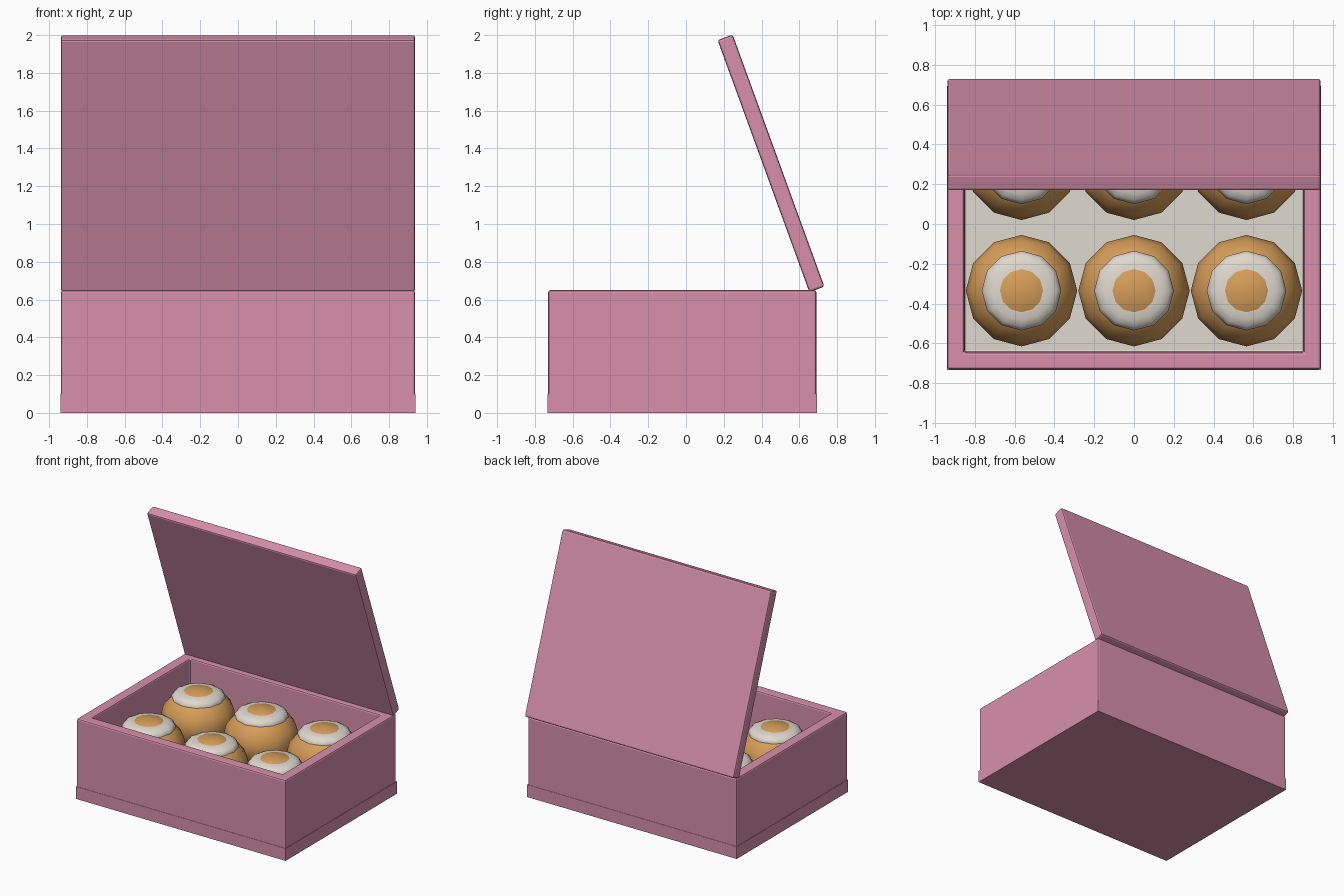
import bpy, bmesh, math
from mathutils import Matrix

old = bpy.data.objects.get("Cube")
if old:
    bpy.data.objects.remove(old, do_unlink=True)


def material(name, rgb):
    m = bpy.data.materials.new(name)
    m.use_nodes = True
    m.diffuse_color = (*rgb, 1)
    bsdf = next(n for n in m.node_tree.nodes if n.type == 'BSDF_PRINCIPLED')
    bsdf.inputs["Base Color"].default_value = (*rgb, 1)
    return m


pink = material("pink_card", (0.69, 0.28, 0.41))
cream = material("cream", (0.74, 0.69, 0.62))
golden = material("golden_dough", (0.68, 0.34, 0.10))

WIDTH, DEPTH, WALL = 1.875, 1.42, 0.085
BOX_Y = -0.02
FLOOR = 0.12


def finish(name, bm, mats, bevel=0, smooth=False):
    bmesh.ops.recalc_face_normals(bm, faces=bm.faces)
    mesh = bpy.data.meshes.new(name)
    bm.to_mesh(mesh)
    bm.free()
    for m in mats:
        mesh.materials.append(m)
    ob = bpy.data.objects.new(name, mesh)
    bpy.context.collection.objects.link(ob)
    if bevel:
        mod = ob.modifiers.new("Bevel", 'BEVEL')
        mod.width, mod.segments = bevel, 2
    if smooth:
        bpy.ops.object.select_all(action='DESELECT')
        ob.select_set(True)
        bpy.context.view_layer.objects.active = ob
        bpy.ops.object.shade_smooth_by_angle(angle=math.radians(50))
    return ob


def block(size, center):
    bm = bmesh.new()
    bmesh.ops.create_cube(bm, size=1)
    bmesh.ops.scale(bm, vec=size, verts=bm.verts)
    bmesh.ops.translate(bm, vec=center, verts=bm.verts)
    return bm


# Square-cornered base slab
finish("box_base", block((WIDTH + 0.005, DEPTH + 0.005, 0.1), (0, BOX_Y, 0.05)), [pink])

# Open box: inset the top face and push it down to make the cream floor
bm = block((WIDTH, DEPTH, 0.6), (0, BOX_Y, 0.35))
top = max(bm.faces, key=lambda f: f.calc_center_median().z)
rim = bmesh.ops.extrude_face_region(bm, geom=[top])
bmesh.ops.delete(bm, geom=[top], context='FACES_ONLY')
inner = next(g for g in rim["geom"] if isinstance(g, bmesh.types.BMFace))
for v in inner.verts:
    v.co.x -= math.copysign(WALL, v.co.x)
    v.co.y -= math.copysign(WALL, v.co.y - BOX_Y)
well = bmesh.ops.extrude_face_region(bm, geom=[inner])
bmesh.ops.delete(bm, geom=[inner], context='FACES_ONLY')
floor = next(g for g in well["geom"] if isinstance(g, bmesh.types.BMFace))
for v in floor.verts:
    v.co.z = FLOOR
floor.material_index = 1
finish("box_walls", bm, [pink, cream], bevel=0.012)

# Lid leaning open
lid = finish("box_lid", block((WIDTH, WALL, DEPTH), (0, 0, 0)), [pink], bevel=0.012)
lid.location = (0, 0.45, 1.321)
lid.rotation_euler.x = math.radians(20)


def icing_ring():
    # Lathed collar hugging the top of the bun
    profile = [(0.104, 0.582), (0.15, 0.577), (0.182, 0.562), (0.2, 0.54), (0.196, 0.505)]
    bm = bmesh.new()
    pts = [bm.verts.new((r, 0, z)) for r, z in profile]
    edges = [bm.edges.new(pair) for pair in zip(pts, pts[1:])]
    bmesh.ops.spin(bm, geom=pts + edges, cent=(0, 0, 0), axis=(0, 0, 1),
                   angle=math.tau, steps=12, use_merge=True)
    bmesh.ops.remove_doubles(bm, verts=bm.verts, dist=0.0005)
    return bm


def bun():
    bm = bmesh.new()
    squash = Matrix.Translation((0, 0, 0.37)) @ Matrix.Diagonal((1, 1, 0.82, 1))
    bmesh.ops.create_uvsphere(bm, u_segments=12, v_segments=8, radius=0.28, matrix=squash)
    return bm


# Two rows of three iced buns
bun_ob = finish("bun", bun(), [golden], smooth=True)
icing_ob = finish("icing", icing_ring(), [cream], smooth=True)
for row, y in (("front", -0.335), ("back", 0.30)):
    for side, x in (("right", -0.565), ("middle", 0), ("left", 0.565)):
        for src in (bun_ob, icing_ob):
            ob = src.copy()
            ob.name = f"{row}_{side}_{src.name}"
            ob.location = (x, y, 0)
            bpy.context.collection.objects.link(ob)
for src in (bun_ob, icing_ob):
    bpy.data.objects.remove(src, do_unlink=True)
